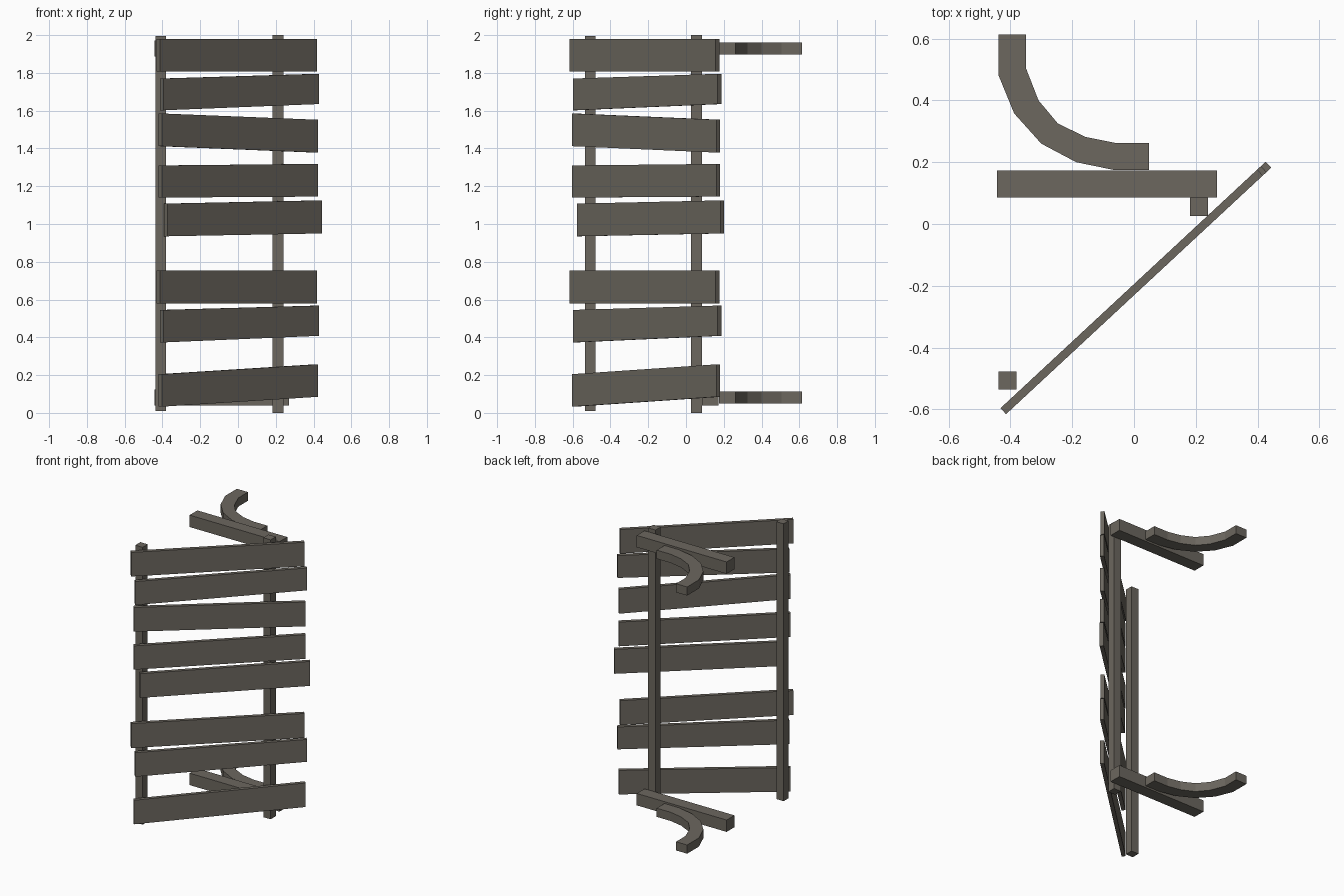
import bpy, bmesh, math
from mathutils import Vector

if "Cube" in bpy.data.objects:
    bpy.data.objects.remove(bpy.data.objects["Cube"])

wood = bpy.data.materials.new("weathered grey wood")
wood.diffuse_color = (0.150, 0.136, 0.114, 1)
wood.use_nodes = True
wood.node_tree.nodes["Principled BSDF"].inputs["Base Color"].default_value = wood.diffuse_color


def prism(name, lower, upper):
    """Solid between two matching rings of points."""
    bm = bmesh.new()
    a = [bm.verts.new(p) for p in lower]
    b = [bm.verts.new(p) for p in upper]
    n = len(a)
    bm.faces.new(a[::-1])
    bm.faces.new(b)
    for i in range(n):
        j = (i + 1) % n
        bm.faces.new((a[i], a[j], b[j], b[i]))
    bmesh.ops.recalc_face_normals(bm, faces=bm.faces)
    mesh = bpy.data.meshes.new(name)
    bm.to_mesh(mesh)
    bm.free()
    mesh.materials.append(wood)
    obj = bpy.data.objects.new(name, mesh)
    bpy.context.collection.objects.link(obj)
    return obj


def extrude(name, outline, z0, z1):
    return prism(name, [(x, y, z0) for x, y in outline], [(x, y, z1) for x, y in outline])


def box(name, x0, x1, y0, y1, z0, z1):
    return extrude(name, [(x0, y0), (x1, y0), (x1, y1), (x0, y1)], z0, z1)


# upright posts
box("left_post", -0.438, -0.38, -0.535, -0.478, 0.01, 1.995)
box("right_post", 0.182, 0.24, 0.026, 0.085, 0.0, 2.0)

# hinge beams with curved braces behind them
outer = [(-0.438, 0.613), (-0.438, 0.48), (-0.388, 0.358), (-0.30, 0.26),
         (-0.187, 0.2), (-0.065, 0.175), (0.048, 0.175)]
inner = [(-0.35, 0.613), (-0.35, 0.505), (-0.309, 0.4), (-0.247, 0.326),
         (-0.158, 0.282), (-0.063, 0.263), (0.048, 0.263)]
for label, z in (("lower", 0.04), ("upper", 1.887)):
    box(label + "_beam", -0.443, 0.269, 0.085, 0.173, z, z + 0.085)
    extrude(label + "_curved_brace", outer + inner[::-1], z + 0.011, z + 0.073)

# slanted planks: position along panel, length, left bottom/top, right bottom/top
ANGLE = math.radians(42.9)
along = Vector((math.cos(ANGLE), math.sin(ANGLE), 0))
across = Vector((-math.sin(ANGLE), math.cos(ANGLE), 0))
planks = [
    (-0.155, 1.135, 1.808, 1.98, 1.808, 1.98),
    (-0.134, 1.125, 1.602, 1.77, 1.635, 1.795),
    (-0.143, 1.125, 1.412, 1.585, 1.378, 1.552),
    (-0.143, 1.125, 1.14, 1.31, 1.145, 1.318),
    (-0.108, 1.115, 0.935, 1.108, 0.95, 1.125),
    (-0.155, 1.135, 0.58, 0.755, 0.58, 0.755),
    (-0.134, 1.125, 0.373, 0.545, 0.408, 0.568),
    (-0.143, 1.125, 0.033, 0.205, 0.085, 0.257),
]
for i, (s, length, lb, lt, rb, rt) in enumerate(planks):
    rings = []
    for off in (-0.169, -0.1425):
        ring = []
        for end, z in ((-1, lb), (1, rb), (1, rt), (-1, lt)):
            p = along * (s + end * length / 2) + across * off
            ring.append((p.x, p.y, z))
        rings.append(ring)
    prism(f"plank_{i + 1}", *rings)
